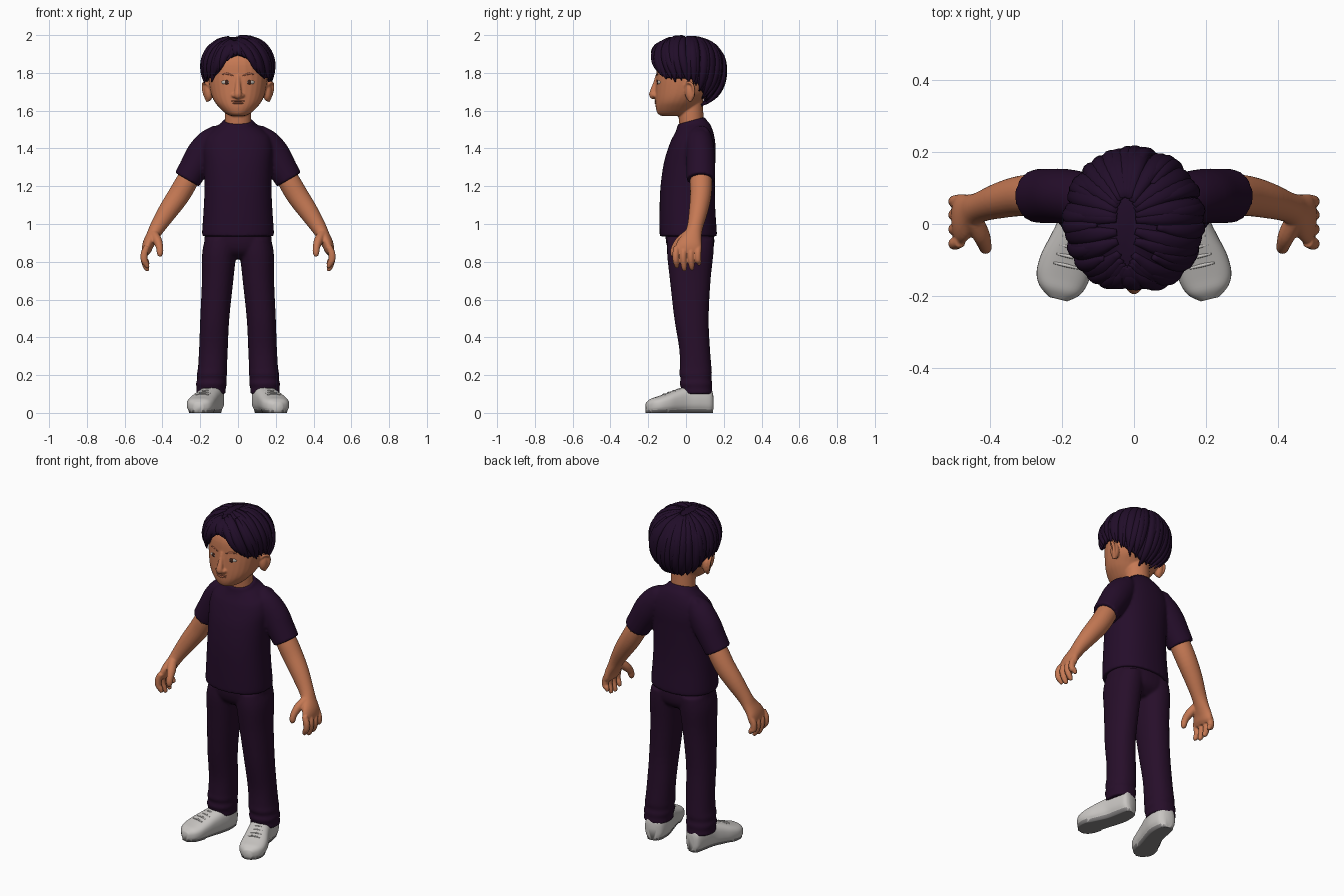
import bpy, bmesh, math, random
from mathutils import Vector, Matrix

if "Cube" in bpy.data.objects:
    bpy.data.objects.remove(bpy.data.objects["Cube"])

random.seed(4)


def material(name, r, g, b):
    m = bpy.data.materials.new(name)
    m.diffuse_color = (r, g, b, 1)
    m.use_nodes = True
    m.node_tree.nodes["Principled BSDF"].inputs["Base Color"].default_value = m.diffuse_color
    return m


SKIN = material("skin", .56, .19, .088)
LIP = material("lip", .45, .135, .07)
HAIR = material("dark hair", .015, .004, .022)
SHIRT = material("dark shirt", .018, .004, .023)
TROUSER = material("dark trousers", .02, .0045, .023)
SHOE = material("light shoe", .58, .56, .54)
SOLE = material("grey sole", .25, .24, .24)
WHITE = material("eye white", .5, .45, .4)
IRIS = material("brown eye", .05, .018, .012)

LEVEL = (Vector((1, 0, 0)), Vector((0, 1, 0)))


def power_of(v, p):
    return math.copysign(abs(v) ** (2 / p), v)


def smooth_rings(rings, steps):
    """Catmull-Rom interpolation of (x, y, z, half width, half depth)"""
    out = []
    for i in range(len(rings) - 1):
        p = [rings[min(max(i + k, 0), len(rings) - 1)] for k in (-1, 0, 1, 2)]
        for s in range(steps):
            t = s / steps
            out.append([.5 * (2 * b + (c - a) * t + (2 * a - 5 * b + 4 * c - d) * t * t
                              + (3 * b - a - 3 * c + d) * t ** 3) for a, b, c, d in zip(*p)])
    return out + [list(rings[-1])]


def skin_rows(bm, rows):
    rows = [[bm.verts.new(c) for c in row] for row in rows]
    n = len(rows[0])
    for r0, r1 in zip(rows, rows[1:]):
        for j in range(n):
            bm.faces.new((r0[j], r0[(j + 1) % n], r1[(j + 1) % n], r1[j]))
    bm.faces.new(rows[0])
    bm.faces.new(rows[-1])


def loft(bm, rings, steps=4, n=28, axes=LEVEL, ref=None, sx=1, p=2):
    """Closed skin over elliptical rings; ref makes the rings follow the path"""
    pts = smooth_rings(rings, steps)
    rows = []
    for i, q in enumerate(pts):
        c = Vector(q[:3])
        U, V = axes
        if ref:
            T = Vector(pts[min(i + 1, len(pts) - 1)][:3]) - Vector(pts[max(i - 1, 0)][:3])
            U = T.cross(ref(c)).normalized()
            V = U.cross(T).normalized()
        row = []
        for j in range(n):
            a = math.tau * j / n
            v = c + U * max(q[3], .001) * power_of(math.cos(a), p) + V * max(q[4], .001) * power_of(math.sin(a), p)
            row.append((v.x * sx, v.y, v.z))
        rows.append(row)
    skin_rows(bm, rows)


def lv(z, cx, rx, yf, yb):
    return (cx, (yf + yb) / 2, z, rx, (yb - yf) / 2)


def blob(bm, loc, radii, turn=0):
    bmesh.ops.create_uvsphere(bm, u_segments=24, v_segments=14, radius=1, matrix=Matrix.Translation(loc)
                              @ Matrix.Rotation(turn, 4, 'Z') @ Matrix.Diagonal((*radii, 1)))


def finish(bm, name, mats, voxel=0, iters=4):
    bmesh.ops.recalc_face_normals(bm, faces=bm.faces)
    for f in bm.faces:
        f.smooth = True
    me = bpy.data.meshes.new(name)
    bm.to_mesh(me)
    bm.free()
    for m in mats:
        me.materials.append(m)
    ob = bpy.data.objects.new(name, me)
    bpy.context.collection.objects.link(ob)
    if voxel:
        r = ob.modifiers.new("blend", 'REMESH')
        r.mode, r.voxel_size, r.use_smooth_shade = 'VOXEL', voxel, True
        s = ob.modifiers.new("soften", 'SMOOTH')
        s.factor, s.iterations = .5, iters
    return ob


ALONG_Y = lambda c: Vector((0, 1, 0))
FORWARD = lambda c: Vector((0, -1, 0))
UP = lambda c: Vector((0, 0, 1))

# head with neck, nose and ears
bm = bmesh.new()
loft(bm, [lv(1.572, 0, .035, -.13, -.02), lv(1.585, 0, .065, -.15, .02), lv(1.615, 0, .098, -.16, .05),
          lv(1.65, 0, .126, -.162, .08), lv(1.70, 0, .146, -.162, .13), lv(1.78, 0, .158, -.158, .16),
          lv(1.86, 0, .152, -.15, .165), lv(1.92, 0, .115, -.11, .13), lv(1.95, 0, .05, -.04, .06)], p=2.15)
loft(bm, [lv(1.44, 0, .085, -.03, .11), lv(1.52, 0, .072, -.035, .095), lv(1.58, 0, .07, -.04, .092),
          lv(1.66, 0, .07, -.04, .09)])
loft(bm, [(0, -.15, 1.785, .012, .012), (0, -.16, 1.745, .013, .014), (0, -.172, 1.705, .018, .018),
          (0, -.174, 1.682, .021, .021), (0, -.165, 1.667, .014, .012)], ref=FORWARD)
for s in (1, -1):
    blob(bm, (s * .02, -.163, 1.68), (.014, .015, .012))
    blob(bm, (s * .155, .022, 1.70), (.024, .028, .05), s * -.3)
    loft(bm, [(.148, -.002, 1.725, .008, .008), (.172, .01, 1.75, .008, .009), (.183, .035, 1.735, .008, .01),
              (.178, .04, 1.69, .008, .009), (.158, .02, 1.65, .01, .011)], n=12, sx=s, ref=lambda c: Vector((1, 0, 0)))
finish(bm, "head", [SKIN], .005, 4)

# eyes, brows and lips
for s, side in ((1, "left"), (-1, "right")):
    bm = bmesh.new()
    blob(bm, (s * .061, -.141, 1.75), (.027, .011, .013), s * .25)
    finish(bm, side + "_eye", [WHITE])
    bm = bmesh.new()
    blob(bm, (s * .06, -.149, 1.75), (.0125, .005, .012), s * .25)
    finish(bm, side + "_iris", [IRIS])
    bm = bmesh.new()
    loft(bm, [(.025, -.154, 1.784, .003, .003), (.06, -.147, 1.796, .005, .004), (.095, -.125, 1.786, .002, .003)],
         n=10, sx=s, ref=FORWARD)
    finish(bm, side + "_brow", [LIP])
bm = bmesh.new()
blob(bm, (0, -.157, 1.651), (.036, .009, .005))
blob(bm, (0, -.157, 1.640), (.03, .010, .006))
finish(bm, "lips", [LIP])

# hair: cap and tapered locks flowing from the part to the hairline
C, R = Vector((0, .01, 1.80)), (.185, .192, .192)
LINE = [(0, 1.89), (15, 1.875), (26, 1.85), (37, 1.795), (50, 1.765), (75, 1.76), (100, 1.755),
        (120, 1.68), (150, 1.635), (180, 1.63)]


def hairline(th):
    d = abs(math.degrees((th + math.pi) % math.tau - math.pi))
    for (a, za), (b, zb) in zip(LINE, LINE[1:]):
        if d <= b:
            return za + (zb - za) * (d - a) / (b - a)
    return LINE[-1][1]


def hair_point(th, t, r=1, drop=0):
    c = math.cos(th)
    start = Vector((-.1 + .06 * math.sin(th), -.6 * max(0, c) + .2 * max(0, -c), .8)).normalized()
    z = max(-.95, (hairline(th) - drop - C.z) / R[2])
    rho = math.sqrt(1 - z * z)
    d = start.slerp(Vector((math.sin(th) * rho, -c * rho, z)).normalized(), t)
    r *= 1 + max(0, d.z) * (.14 * math.hypot(d.x, d.y) + .12 * max(0, -d.y))
    return C + Vector([k * r * q for k, q in zip(d, R)])


bm = bmesh.new()
rows = []
for t, r in [(.03 + .94 * i / 16, .965) for i in range(17)] + [(.95, .88), (.6, .8), (.3, .75)]:
    rows.append([hair_point(math.tau * j / 120, t, r + .015 * abs(math.sin(15 * math.tau * j / 120)) * min(1, 3 * t))
                 for j in range(120)])
skin_rows(bm, rows)
for count, r, t0, width in ((30, .975, .04, .027), (27, .995, .22, .022)):
    for k in range(count):
        th = math.tau * (k + .5) / count + random.uniform(-.05, .05)
        sway, drop = random.uniform(-.1, .1), random.uniform(-.008, .015)
        if abs(math.sin(th / 2)) < .15:
            drop = 0
        rings = []
        for i, w in enumerate((.35, .8, 1, 1, .75, .1)):
            t = t0 + (1 - t0) * i / 5
            q = hair_point(th + sway * math.sin(math.pi * t), t, r, drop)
            rings.append((*q, width * w, .014 * w + .002))
        loft(bm, rings, steps=3, n=10, ref=lambda c: c - C)
finish(bm, "hair", [HAIR])

# shirt: torso and two sleeves blended together
bm = bmesh.new()
loft(bm, [lv(.935, 0, .188, -.138, .163), lv(.96, 0, .19, -.14, .163), lv(1.08, 0, .182, -.14, .155),
          lv(1.2, 0, .177, -.135, .153), lv(1.32, 0, .18, -.118, .155), lv(1.40, 0, .185, -.095, .157),
          lv(1.46, 0, .17, -.072, .15), lv(1.505, 0, .125, -.055, .13), lv(1.53, 0, .09, -.048, .108),
          lv(1.548, 0, .08, -.045, .1)], n=40, p=2.3)
for s in (1, -1):
    loft(bm, [(.09, .06, 1.46, .055, .06), (.14, .07, 1.435, .074, .072), (.19, .077, 1.37, .083, .076),
              (.235, .078, 1.295, .077, .076), (.27, .078, 1.235, .073, .075)], ref=ALONG_Y, sx=s)
for v in bm.verts:
    if v.co.z > 1.45 and abs(v.co.x) < .15:
        v.co.z += (v.co.y - .03) * .28 * min(1, (v.co.z - 1.45) / .08)
finish(bm, "shirt", [SHIRT], .008, 4)

# trousers: hips and two legs with creased cuffs
bm = bmesh.new()
loft(bm, [lv(.97, 0, .172, -.11, .145), lv(.9, 0, .178, -.105, .15), lv(.85, 0, .165, -.085, .135),
          lv(.815, 0, .09, -.04, .09)], n=40, p=2.3)
for s in (1, -1):
    loft(bm, [lv(.92, .09, .085, -.098, .148), lv(.84, .1, .09, -.1, .145), lv(.7, .108, .083, -.085, .13),
              lv(.5, .123, .077, -.062, .12), lv(.34, .13, .076, -.036, .127), lv(.24, .135, .077, -.033, .135),
              lv(.205, .138, .08, -.036, .137), lv(.18, .139, .077, -.028, .134), lv(.155, .141, .082, -.034, .14),
              lv(.13, .142, .077, -.026, .138), lv(.1, .143, .079, -.024, .142)], sx=s, p=2.2)
finish(bm, "trousers", [TROUSER], .008, 3)

# arms and hands
for s, side in ((1, "left"), (-1, "right")):
    bm = bmesh.new()
    loft(bm, [(.19, .078, 1.37, .05, .05), (.265, .08, 1.235, .058, .058), (.315, .078, 1.15, .058, .056),
              (.37, .066, 1.07, .052, .05), (.425, .048, .985, .041, .042), (.45, .036, .94, .035, .048),
              (.474, .02, .895, .031, .066), (.484, .012, .86, .025, .07), (.487, .01, .84, .015, .062)],
         ref=ALONG_Y, sx=s)
    for y, tip in ((-.05, .768), (-.01, .752), (.03, .757), (.067, .782)):
        loft(bm, [(.482, y, .88, .016, .016), (.496, y - .004, .845, .019, .0175), (.497, y - .004, .81, .018, .017),
                  (.486, y, tip + .02, .016, .015), (.476, y + .002, tip, .009, .009)], n=14, ref=ALONG_Y, sx=s)
    loft(bm, [(.445, .01, .945, .025, .025), (.425, -.03, .91, .024, .026), (.415, -.058, .875, .019, .02),
              (.413, -.067, .845, .017, .017), (.415, -.068, .828, .009, .009)], n=14, ref=ALONG_Y, sx=s)
    finish(bm, side + "_arm", [SKIN], .0045, 3)

# shoes with flat soles and laces
FOOT = (Vector((.97, .235, 0)), Vector((0, 0, 1)))
for s, side in ((1, "left"), (-1, "right")):
    bm = bmesh.new()
    loft(bm, [(.128, .14, .055, .025, .045), (.13, .122, .068, .052, .068), (.135, .06, .072, .064, .072),
              (.148, 0, .07, .064, .07), (.167, -.05, .062, .068, .062), (.186, -.10, .052, .074, .052),
              (.2, -.15, .043, .073, .043), (.207, -.185, .038, .057, .036), (.211, -.209, .032, .026, .022)],
         n=36, axes=FOOT, sx=s, p=2.7)
    for v in bm.verts:
        if v.co.z < .014:
            v.co.z = 0
    for f in bm.faces:
        f.material_index = int(f.calc_center_median().z < .012)
    finish(bm, side + "_shoe", [SHOE, SOLE])
    bm = bmesh.new()
    for y in (-.115, -.09, -.065, -.04):
        h, x = .14 + .36 * y, .15 - .34 * y
        loft(bm, [(x - .034, y - .008, h * .95, .004, .004), (x, y, h + .001, .005, .004),
                  (x + .034, y + .008, h * .95, .004, .004)], n=8, ref=UP, sx=s)
    finish(bm, side + "_laces", [SHOE])
